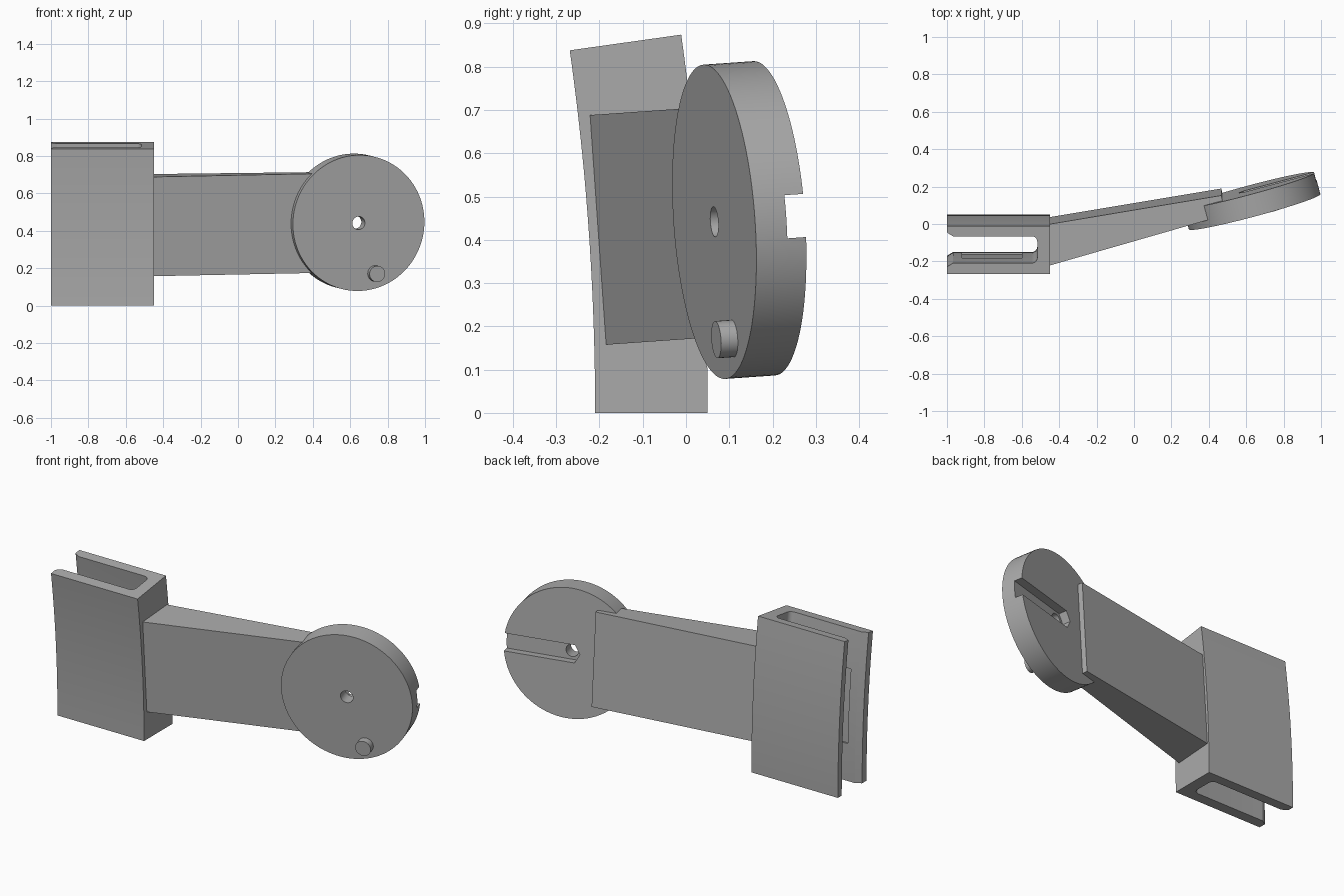
import bpy, bmesh
from math import sin, cos, pi, radians
from mathutils import Matrix, Vector

if "Cube" in bpy.data.objects:
    bpy.data.objects.remove(bpy.data.objects["Cube"], do_unlink=True)

grey = bpy.data.materials.new("plain grey")
grey.use_nodes = True
GREY = (0.4, 0.4, 0.4, 1)
grey.diffuse_color = GREY
grey.node_tree.nodes["Principled BSDF"].inputs["Base Color"].default_value = GREY


def loft(name, profile, frames):
    """Skin a flat profile through a list of matrices and cap both ends."""
    bm = bmesh.new()
    rings = [[bm.verts.new(f @ Vector((x, y, 0))) for x, y in profile] for f in frames]
    n = len(profile)
    for a, b in zip(rings, rings[1:]):
        for i in range(n):
            j = (i + 1) % n
            bm.faces.new((a[i], a[j], b[j], b[i]))
    bm.faces.new(rings[0][::-1])
    bm.faces.new(rings[-1])
    bmesh.ops.recalc_face_normals(bm, faces=bm.faces)
    mesh = bpy.data.meshes.new(name)
    bm.to_mesh(mesh)
    bm.free()
    mesh.materials.append(grey)
    obj = bpy.data.objects.new(name, mesh)
    bpy.context.collection.objects.link(obj)
    return obj


def prism(name, profile, low, high, frame):
    return loft(name, profile, [frame @ Matrix.Translation((0, 0, h)) for h in (low, high)])


def arc(cx, cy, r, start, end, steps):
    return [(cx + r * cos(start + (end - start) * i / steps),
             cy + r * sin(start + (end - start) * i / steps)) for i in range(steps + 1)]


def circle(r, steps, cx=0, cy=0):
    return arc(cx, cy, r, 0, 2 * pi, steps)[:-1]


def cut(obj, cutter):
    mod = obj.modifiers.new("cut", "BOOLEAN")
    mod.operation = "DIFFERENCE"
    mod.solver = "EXACT"
    mod.object = cutter
    bpy.context.view_layer.update()
    result = bpy.data.meshes.new_from_object(
        obj.evaluated_get(bpy.context.evaluated_depsgraph_get()))
    obj.modifiers.clear()
    obj.data = result
    bpy.data.objects.remove(cutter, do_unlink=True)


# Curved clip: a U section swept around a distant axis
PIVOT = Matrix.Translation((0, -6.23, 0))


def sweep(start, end, steps):
    return [PIVOT @ Matrix.Rotation(radians(start + (end - start) * i / steps), 4, "X")
            @ PIVOT.inverted() for i in range(steps + 1)]


FRONT, BACK, INNER_FRONT, INNER_BACK = -0.21, 0.05, -0.15, -0.005
END, FILLET = -0.517, 0.03
section = [(-1, FRONT), (-0.45, FRONT), (-0.45, BACK), (-1, BACK),
           (-1, INNER_BACK + 0.02), (-0.968, INNER_BACK)]
section += arc(END - FILLET, INNER_BACK - FILLET, FILLET, pi / 2, 0, 6)
section += arc(END - FILLET, INNER_FRONT + FILLET, FILLET, 0, -pi / 2, 6)
section += [(-0.968, INNER_FRONT), (-1, INNER_FRONT - 0.02)]
clip = loft("clip", section, sweep(0, 8, 24))

# Shallow recess in the inner face of the front wall
recess = [(-0.92, INNER_FRONT - 0.01), (-0.6, INNER_FRONT - 0.01),
          (-0.6, INNER_FRONT + 0.02), (-0.92, INNER_FRONT + 0.02)]
cut(clip, loft("recess_cutter", recess, sweep(2, 5.95, 12)))

# Tapered arm, leaning with the middle of the clip
LEAN = Matrix.Rotation(radians(4), 4, "X")
arm = prism("arm", [(-0.46, -0.176), (0.48, 0.095), (0.475, 0.165), (0.467, 0.202),
                    (-0.46, 0.047)], 0.17, 0.702, LEAN)

# Disc, turned outward from the arm
DISC = (LEAN @ Matrix.Translation((0.645, 0.096, 0.436))
        @ Matrix.Rotation(radians(15), 4, "Z") @ Matrix.Rotation(radians(90), 4, "X"))
disc = prism("disc", circle(0.364, 96), -0.12, 0, DISC)

# Centre hole and pointed groove running out to the rim at the back
cut(disc, prism("hole_cutter", circle(0.035, 32), -0.2, 0.1, DISC))
groove = [(-0.058, 0), (-0.029, -0.05), (0.45, -0.05), (0.45, 0.05), (-0.029, 0.05)]
cut(disc, prism("groove_cutter", groove, -0.2, -0.075, DISC))

# Small peg on the front of the disc
peg = prism("peg", circle(0.043, 32, 0.093, -0.272), -0.02, 0.04, DISC)

# Smooth curved surfaces, keep hard edges
bpy.ops.object.select_all(action="DESELECT")
for part in (clip, arm, disc, peg):
    part.select_set(True)
bpy.context.view_layer.objects.active = clip
bpy.ops.object.shade_smooth_by_angle(angle=radians(25))
